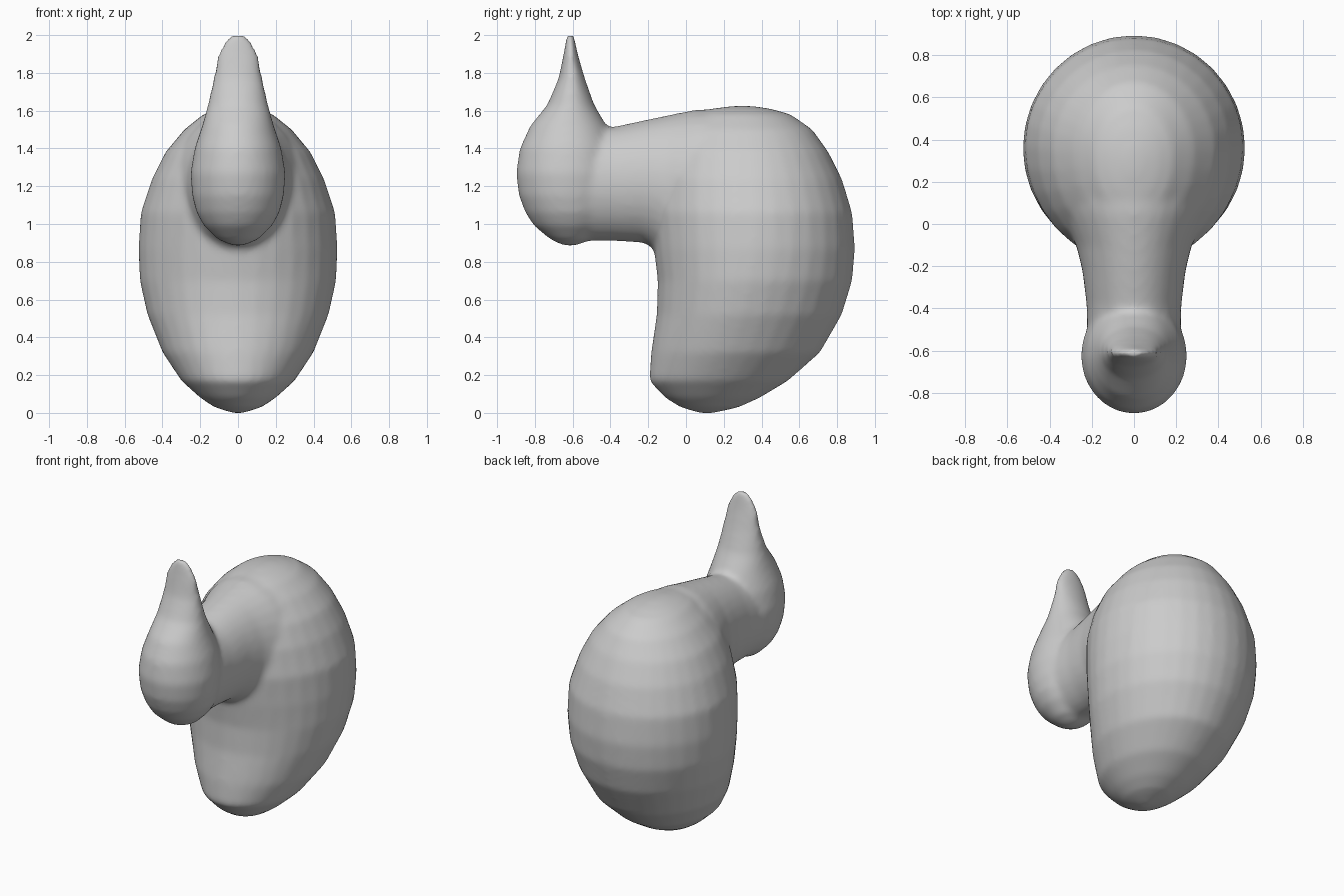
import bpy, bmesh
from math import sin, cos, pi

N = 32
bm = bmesh.new()


def loft(rings):
    """Skin a list of rings of N points and close both ends."""
    loops = [[bm.verts.new(p) for p in ring] for ring in rings]
    faces = [bm.faces.new(loops[0][::-1]), bm.faces.new(loops[-1])]
    for a, b in zip(loops, loops[1:]):
        for i in range(N):
            j = (i + 1) % N
            faces.append(bm.faces.new((a[i], a[j], b[j], b[i])))
    bmesh.ops.recalc_face_normals(bm, faces=faces)


def level_ring(z, w, front, back, widest):
    """Horizontal egg section: the widest point sits between front and back."""
    pts = []
    for i in range(N):
        t = 2 * pi * i / N
        reach = back - widest if sin(t) > 0 else widest - front
        pts.append((w * cos(t), widest + reach * sin(t), z))
    return pts


def upright_ring(y, w, low, high):
    """Vertical elliptical section across the neck."""
    mid, h = (low + high) / 2, (high - low) / 2
    return [(w * cos(2 * pi * i / N), y, mid + h * sin(2 * pi * i / N)) for i in range(N)]


# Egg-shaped body: z, half width, front y, back y, y of the widest point
body = [(0.00, 0.03, 0.07, 0.15, 0.11), (0.03, 0.125, -0.03, 0.28, 0.12),
        (0.08, 0.20, -0.11, 0.39, 0.14), (0.17, 0.30, -0.195, 0.54, 0.17),
        (0.32, 0.40, -0.185, 0.71, 0.24), (0.52, 0.48, -0.155, 0.825, 0.30),
        (0.70, 0.52, -0.15, 0.88, 0.34), (0.87, 0.527, -0.17, 0.895, 0.36),
        (1.06, 0.515, -0.19, 0.88, 0.37), (1.24, 0.455, -0.18, 0.825, 0.36),
        (1.38, 0.385, -0.14, 0.755, 0.35), (1.50, 0.285, -0.07, 0.67, 0.34),
        (1.58, 0.185, 0.03, 0.555, 0.32), (1.61, 0.11, 0.13, 0.45, 0.31),
        (1.625, 0.03, 0.25, 0.35, 0.30)]
loft([level_ring(*s) for s in body])

# Neck: y, half width, bottom z, top z
neck = [(-0.60, 0.22, 0.91, 1.49), (-0.38, 0.225, 0.91, 1.515),
        (-0.22, 0.245, 0.90, 1.55), (-0.10, 0.275, 0.82, 1.575),
        (0.05, 0.345, 0.70, 1.605), (0.30, 0.45, 0.50, 1.615)]
loft([upright_ring(*s) for s in neck])

# Head rising into a flattened crest
head = [(0.885, 0.03, -0.65, -0.58), (0.92, 0.11, -0.72, -0.50),
        (0.99, 0.18, -0.805, -0.42), (1.06, 0.22, -0.85, -0.38),
        (1.15, 0.243, -0.885, -0.36), (1.27, 0.252, -0.90, -0.35),
        (1.40, 0.23, -0.88, -0.37), (1.52, 0.19, -0.825, -0.42),
        (1.63, 0.16, -0.735, -0.485), (1.77, 0.13, -0.675, -0.535),
        (1.90, 0.107, -0.648, -0.573), (1.96, 0.075, -0.638, -0.585),
        (2.005, 0.03, -0.63, -0.595)]
loft([level_ring(z, w, f, b, (f + b) / 2) for z, w, f, b in head])

mesh = bpy.data.meshes.new("body_with_head")
bm.to_mesh(mesh)
bm.free()
obj = bpy.data.objects.new("body_with_head", mesh)
bpy.context.collection.objects.link(obj)

# Fuse the parts into one soft skin
remesh = obj.modifiers.new("fuse", 'REMESH')
remesh.mode = 'VOXEL'
remesh.voxel_size = 0.018
remesh.use_smooth_shade = True
smooth = obj.modifiers.new("soften", 'SMOOTH')
smooth.factor = 0.5
smooth.iterations = 10
